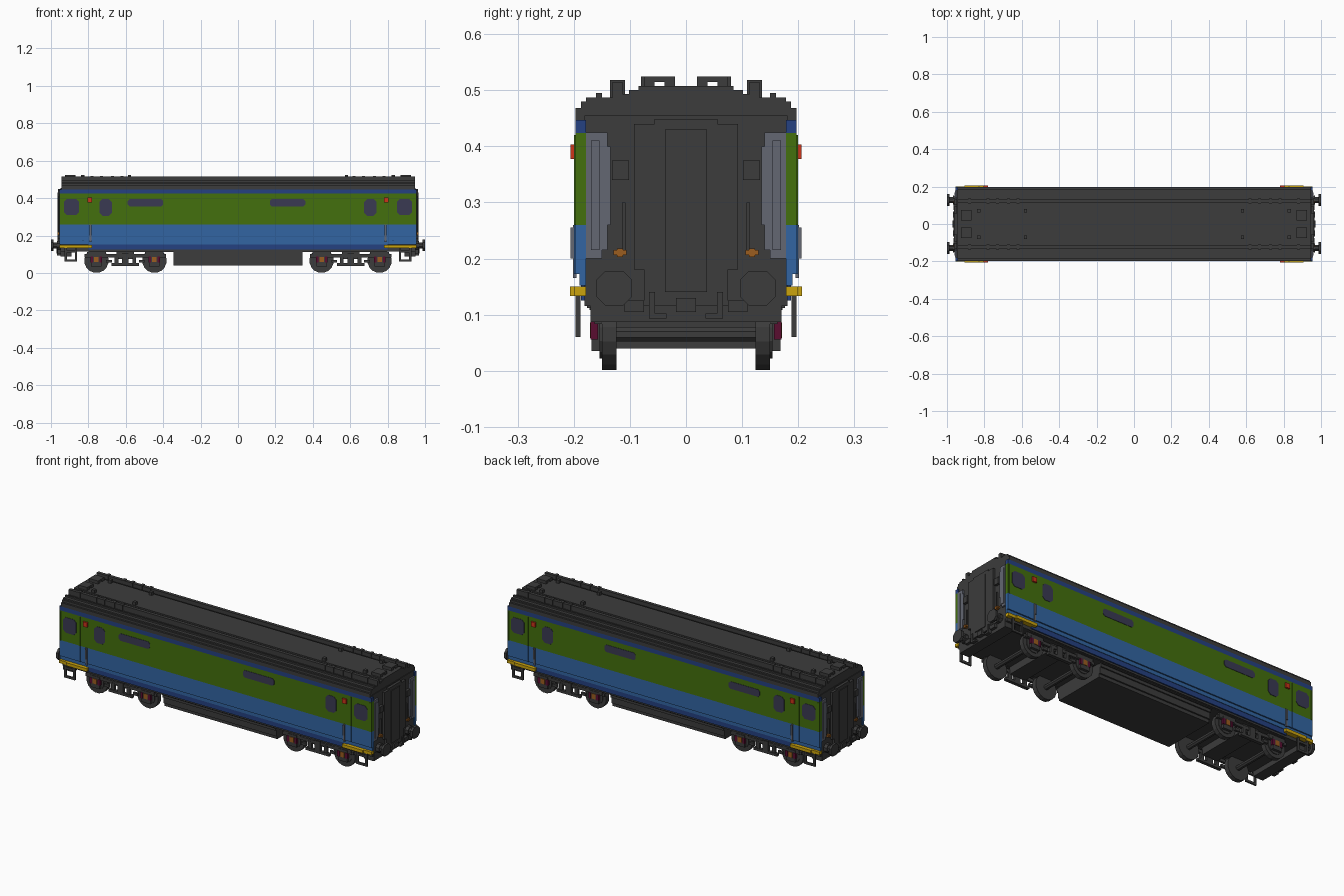
import bpy, bmesh, math

cube = bpy.data.objects.get("Cube")
if cube:
    bpy.data.objects.remove(cube, do_unlink=True)


def material(name, r, g, b):
    m = bpy.data.materials.new(name)
    m.use_nodes = True
    m.diffuse_color = (r, g, b, 1)
    m.node_tree.nodes["Principled BSDF"].inputs["Base Color"].default_value = (r, g, b, 1)
    return m


DARK = material("charcoal", 0.045, 0.045, 0.045)
GREEN = material("green", 0.056, 0.16, 0.004)
BLUE = material("mid blue", 0.032, 0.13, 0.36)
NAVY = material("dark blue", 0.018, 0.053, 0.22)
RED = material("red", 0.60, 0.035, 0.01)
GOLD = material("gold", 0.60, 0.37, 0.004)
SLATE = material("slate grey", 0.125, 0.135, 0.17)
BROWN = material("orange brown", 0.33, 0.11, 0.014)
MAROON = material("maroon", 0.10, 0.004, 0.03)
GLASS = material("dark glass", 0.042, 0.042, 0.085)


def prism(axis, pts, a, b):
    """A 2D outline swept from a to b along an axis."""
    return axis, pts, a, b


def box(x0, x1, y0, y1, z0, z1):
    return prism("x", [(y0, z0), (y1, z0), (y1, z1), (y0, z1)], x0, x1)


def disc(axis, c, r, a, b, n=16):
    """A faceted cylinder."""
    pts = [(c[0] + r * math.cos((i + .5) * math.tau / n),
            c[1] + r * math.sin((i + .5) * math.tau / n)) for i in range(n)]
    return axis, pts, a, b


def octagon(u0, u1, v0, v1, c):
    """A rectangle with cut corners."""
    return [(u0 + c, v0), (u1 - c, v0), (u1, v0 + c), (u1, v1 - c),
            (u1 - c, v1), (u0 + c, v1), (u0, v1 - c), (u0, v0 + c)]


def place(axis, p, t):
    return (t, p[0], p[1]) if axis == "x" else (p[0], t, p[1])


def part(name, mat, solids, mx=True, my=True):
    """One object from solids, repeated across x and/or y."""
    bm = bmesh.new()
    for axis, pts, a, b in solids:
        for sx in ((1, -1) if mx else (1,)):
            for sy in ((1, -1) if my else (1,)):
                rings = []
                for t in (a, b):
                    ring = []
                    for p in pts:
                        x, y, z = place(axis, p, t)
                        ring.append(bm.verts.new((x * sx, y * sy, z)))
                    rings.append(ring)
                lo, hi = rings
                bm.faces.new(lo)
                bm.faces.new(hi)
                for i in range(len(pts)):
                    j = (i + 1) % len(pts)
                    bm.faces.new((lo[i], lo[j], hi[j], hi[i]))
    bmesh.ops.recalc_face_normals(bm, faces=bm.faces)
    me = bpy.data.meshes.new(name)
    bm.to_mesh(me)
    bm.free()
    me.materials.append(mat)
    ob = bpy.data.objects.new(name, me)
    bpy.context.collection.objects.link(ob)
    return ob


# Body core and coloured side skins
part("body_core", DARK, [box(-.948, .948, -.181, .181, .115, .455)], False, False)
part("side_top_band", NAVY, [box(-.955, .955, .178, .197, .424, .447)], False)
part("side_green_band", GREEN, [box(-.955, .955, .178, .197, .26, .424)], False)
part("side_blue_band", BLUE, [box(-.955, .955, .178, .197, .172, .26),
                              box(-.955, .955, .178, .190, .152, .172)], False)
part("side_bottom_band", NAVY, [box(-.80, .80, .178, .187, .125, .152)], False)

# Stepped, ribbed roof
half = [(.197, .447), (.197, .468), (.187, .468), (.187, .48), (.178, .48), (.178, .487),
        (.16, .487), (.16, .495), (.15, .495), (.15, .487), (.131, .487), (.131, .515),
        (.113, .515), (.113, .493), (.102, .493), (.102, .50), (.085, .50), (.085, .507)]
part("roof", DARK, [prism("x", half + [(-y, z) for y, z in reversed(half)], -.945, .945)],
     False, False)
# Roof vents: bridged hatches and small caps
part("roof_hatches", DARK, [box(.87, .925, .02, .075, .515, .524),
                            box(.87, .925, .02, .038, .505, .517),
                            box(.87, .925, .056, .075, .505, .517)])
part("roof_caps", DARK, [box(x - .009, x + .009, .062, .08, .505, .524) for x in (.58, .83)])
part("roof_rib_caps", DARK, [box(x - .008, x + .008, .109, .135, .485, .518)
                             for x in (.62, .67, .73, .78, .88)])

# Side windows, shared by both sides
spans = [(.85, .93, .31, .395), (.675, .74, .305, .395)]
part("end_windows", GLASS,
     [prism("y", octagon(*s, .015), .194, .199) for s in spans])
part("long_windows", GLASS,
     [prism("y", octagon(a, b, .355, .395, .01), .194, .199)
      for a, b in ((-.59, -.40), (.17, .36))], False)

# Door outlines, handrails, warning lights and gold steps
part("door_seams", GREEN, [box(.826, .831, .19, .200, .26, .42),
                           box(.944, .949, .19, .200, .26, .42)])
part("door_seams_lower", BLUE, [box(.826, .831, .19, .200, .172, .26)])
part("door_handrails", SLATE, [box(.783, .793, .195, .201, .165, .26),
                               box(.783, .793, .195, .206, .20, .255)])
part("door_lights", RED, [box(.78, .805, .19, .206, .377, .403)])
part("door_steps", GOLD, [box(.80, .955, .178, .200, .133, .150),
                          box(.78, .907, .19, .207, .133, .150)])

# Hanging ladder steps below the doors
part("ladder_steps", DARK, [box(.86, .872, .188, .197, .06, .135),
                            box(.915, .927, .188, .197, .06, .135),
                            box(.86, .927, .188, .197, .06, .072),
                            box(.86, .927, .188, .197, .108, .12)])

# Ends: gangway, door, grey panels, lamps
part("gangway", DARK, [prism("x", [(-.093, .18), (-.075, .18), (-.075, .115), (.075, .115),
                                   (.075, .18), (.093, .18), (.093, .44), (.056, .44),
                                   (.056, .449), (-.056, .449), (-.056, .44), (-.093, .44)],
                             .94, .962)], True, False)
part("gangway_door", DARK, [box(.95, .966, -.037, .037, .14, .43)], True, False)
part("end_panels", SLATE, [box(.94, .957, .14, .178, .215, .425),
                           box(.94, .957, .135, .15, .26, .40),
                           box(.94, .957, .15, .178, .20, .22),
                           box(.94, .960, .154, .169, .215, .41)])
part("end_boxes", DARK, [box(.94, .962, .102, .132, .34, .375),
                         box(.94, .957, .108, .114, .215, .30)])
part("end_lamps", BROWN, [box(.94, .962, .106, .129, .206, .215),
                          box(.94, .964, .112, .123, .203, .218)])

# Buffers, buffer beam and couplings
part("buffer_beam", DARK, [box(.89, .95, -.17, .17, .087, .13)], True, False)
part("buffers", DARK, [disc("x", (.128, .147), .018, .93, .99, 8),
                       disc("x", (.128, .147), .025, .93, .967, 8),
                       prism("x", octagon(.096, .160, .116, .178, .016), .986, 1.0)])
part("couplings", DARK, [box(.94, .968, .055, .066, .095, .14),
                         box(.94, .968, .035, .066, .093, .102),
                         box(.94, .966, .075, .11, .105, .125),
                         box(.94, .970, 0, .018, .105, .13)])

# Underfloor equipment box with stepped sides
under = [(.172, .125), (.172, .108), (.165, .108), (.165, .092), (.158, .092),
         (.158, .058), (.15, .058), (.15, .04)]
part("underfloor_box", DARK,
     [prism("x", under + [(-y, z) for y, z in reversed(under)], -.345, .345)], False, False)
part("underfloor_rail", DARK, [box(-.80, .80, .15, .176, .112, .128)], False)

# Bogies: wheels, axles, frames and axle boxes
wheels, axles, frames, boxes, hubs, springs = [], [], [], [], [], []
for x in (.447, .757):
    wheels += [disc("y", (x, .065), .065, .124, .150, 16),
               disc("y", (x, .065), .045, .148, .154, 12)]
    axles += [disc("y", (x, .065), .014, 0, .126, 8)]
    frames += [box(x - .05, x + .05, .15, .165, .088, .112)]
    boxes += [box(x - .028, x + .028, .15, .168, .035, .10)]
    hubs += [box(x - .012, x + .012, .16, .171, .058, .086)]
    springs += [box(x + s * .024 - .007, x + s * .024 + .007, .157, .170, .056, .087)
                for s in (-1, 1)]
frames += [box(.385, .82, .15, .163, .083, .10),
           box(.53, .675, .15, .168, .038, .052),
           box(.545, .565, .15, .165, .05, .09), box(.64, .66, .15, .165, .05, .09),
           box(.585, .62, .15, .168, .05, .105),
           box(.50, .53, .15, .162, .055, .07), box(.675, .705, .15, .162, .055, .07)]
part("wheels", DARK, wheels)
part("axles", DARK, axles)
part("bogie_frames", DARK, frames)
part("bogie_bolsters", DARK, [box(.555, .65, -.155, .155, .075, .12)], True, False)
part("axle_boxes", DARK, boxes)
part("axle_hubs", BROWN, hubs)
part("axle_springs", MAROON, springs)
